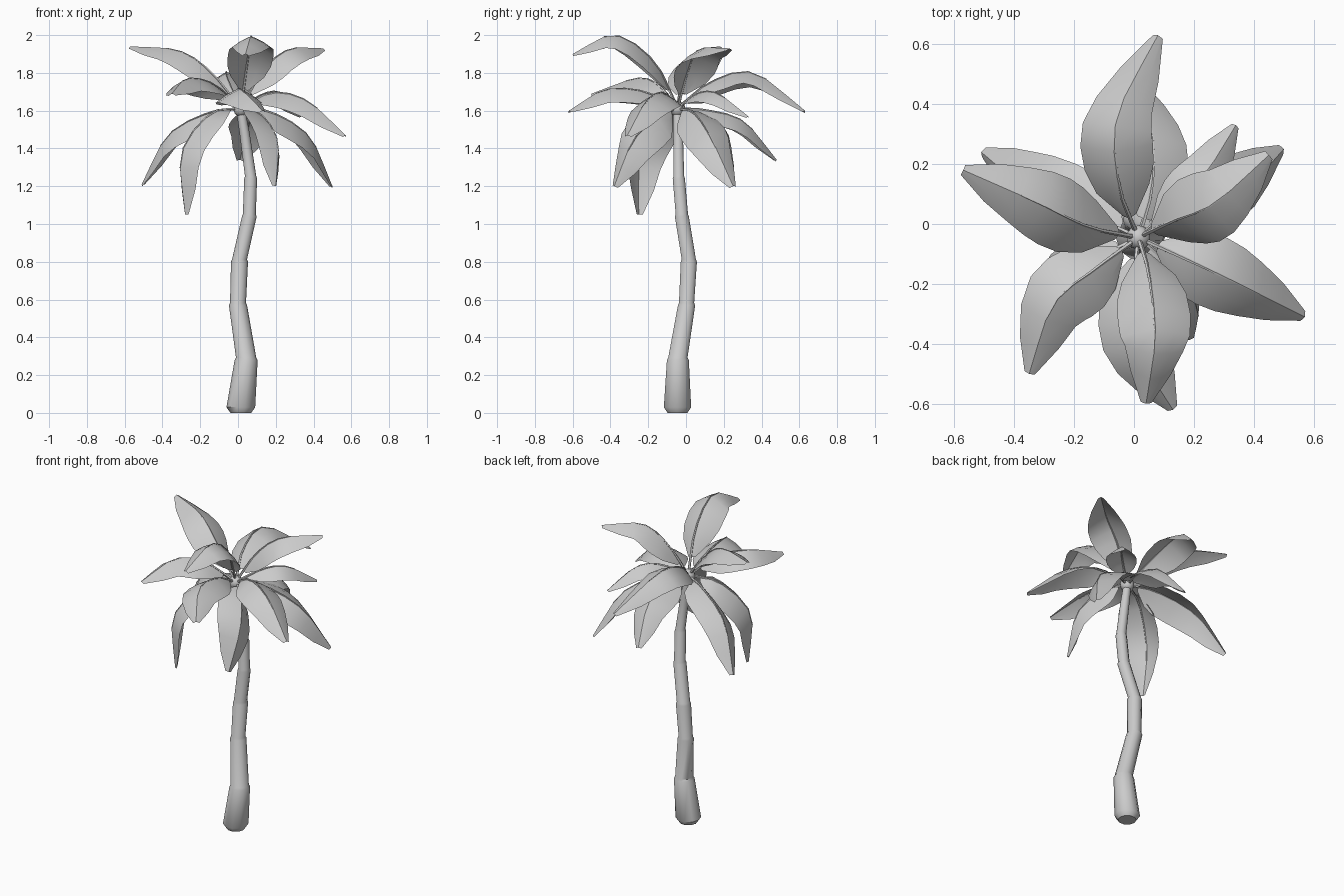
import bpy
import bmesh
from math import sin, cos, pi, radians
from mathutils import Vector, Matrix

cube = bpy.data.objects.get("Cube")
if cube:
    bpy.data.objects.remove(cube, do_unlink=True)

# One plain grey for the whole tree
grey = bpy.data.materials.new("plain grey")
grey.use_nodes = True
GREY = (0.6, 0.6, 0.6, 1)
grey.diffuse_color = GREY
grey.node_tree.nodes["Principled BSDF"].inputs["Base Color"].default_value = GREY

CROWN = Vector((0.015, -0.045, 1.61))


def finish(name, bm, angle=40):
    """Turn a bmesh into a smooth shaded object with sharp creases."""
    mesh = bpy.data.meshes.new(name)
    bm.to_mesh(mesh)
    bm.free()
    mesh.materials.append(grey)
    obj = bpy.data.objects.new(name, mesh)
    bpy.context.collection.objects.link(obj)
    bpy.ops.object.select_all(action='DESELECT')
    obj.select_set(True)
    bpy.context.view_layer.objects.active = obj
    bpy.ops.object.shade_smooth_by_angle(angle=radians(angle))


def add_tube(bm, centres, radii, sides, level=False):
    """Loft capped rings along a path."""
    rings = []
    for i, centre in enumerate(centres):
        along = centres[min(i + 1, len(centres) - 1)] - centres[max(i - 1, 0)]
        turn = Matrix() if level else along.to_track_quat('Z', 'Y').to_matrix().to_4x4()
        ring = []
        for k in range(sides):
            a = 2 * pi * k / sides
            offset = turn @ Vector((cos(a), sin(a), 0))
            ring.append(bm.verts.new(centre + offset * radii[i]))
        rings.append(ring)
    for low, high in zip(rings, rings[1:]):
        for k in range(sides):
            n = (k + 1) % sides
            bm.faces.new((low[k], low[n], high[n], high[k]))
    bm.faces.new(rings[0][::-1])
    bm.faces.new(rings[-1])


def path_point(points, t):
    """Smooth path through the control points, t from 0 to 1."""
    pts = [points[0] * 2 - points[1]] + points + [points[-1] * 2 - points[-2]]
    s = t * (len(points) - 1)
    i = min(int(s), len(points) - 2)
    u = s - i
    a, b, c, d = pts[i:i + 4]
    return (b * 2 + (c - a) * u + (a * 2 - b * 5 + c * 4 - d) * u * u
            + (b * 3 - a - c * 3 + d) * u ** 3) / 2


# Trunk: bent segments with a small lip where each meets the next
bm = bmesh.new()
joints = [  # x, y, z, radius
    (0.015, -0.045, 0.03, 0.076),
    (0.043, -0.043, 0.28, 0.061),
    (0, 0.003, 0.57, 0.048),
    (0.008, 0.015, 0.8, 0.045),
    (0.06, -0.022, 1.04, 0.039),
    (0.067, -0.038, 1.24, 0.034),
    (0.035, -0.042, 1.48, 0.027),
    (0.015, -0.045, 1.6, 0.024),
]
centres, radii = [Vector((0.015, -0.045, 0))], [0.055]
for i, (x, y, z, r) in enumerate(joints):
    centres.append(Vector((x, y, z)))
    radii.append(r)
    if 0 < i < 6:
        centres.append(Vector((x, y, z + 0.012)))
        radii.append(r * 0.88)
add_tube(bm, centres, radii, 10, level=True)
finish("trunk", bm)

# Crown knob that holds the stems
bm = bmesh.new()
bmesh.ops.create_uvsphere(bm, u_segments=10, v_segments=7, radius=0.042,
                          matrix=Matrix.Translation(CROWN))
finish("crown_knob", bm)

# Leaf outline: half widths from the stem end to the blunt tip
WIDTHS = (0.025, 0.1, 0.128, 0.134, 0.128, 0.108, 0.075, 0.02)
START = 0.13


def leaf(name, near, far, tip, roll=0, scale=1.0):
    points = [CROWN] + [Vector(p) for p in (near, far, tip)]

    # Blade folded along its midrib, both halves hanging down
    bm = bmesh.new()
    rows = []
    for i, width in enumerate(WIDTHS):
        t = START + (1 - START) * i / (len(WIDTHS) - 1)
        here = path_point(points, t)
        along = (path_point(points, min(t + 0.02, 1)) - path_point(points, t - 0.02)).normalized()
        heading = (points[-1] - CROWN).normalized() + along
        side = Vector((heading.y, -heading.x, 0)).normalized()
        side = (side - along * side.dot(along)).normalized()
        side = Matrix.Rotation(radians(roll), 3, along) @ side
        normal = side.cross(along)
        row = []
        for out, drop in ((-1, 0.62), (-0.55, 0.28), (0, 0), (0.55, 0.28), (1, 0.62)):
            offset = (side * out - normal * drop) * width * scale * 0.91
            row.append(bm.verts.new(here + offset))
        rows.append(row)
    for a, b in zip(rows, rows[1:]):
        for k in range(4):
            bm.faces.new((a[k], a[k + 1], b[k + 1], b[k]))
    finish(name + "_leaf", bm, 35)

    # Tapering stem running into the midrib
    bm = bmesh.new()
    steps = [k / 8 for k in range(7)]
    add_tube(bm, [path_point(points, t) for t in steps],
             [0.009 - 0.009 * t for t in steps], 5)
    finish(name + "_stem", bm)


# Upper leaves
leaf("upper_front", (0.05, -0.17, 1.86), (0.07, -0.38, 2), (0.04, -0.6, 1.9))
leaf("upper_right", (-0.15, -0.01, 1.81), (-0.32, 0.07, 1.92), (-0.57, 0.18, 1.94))
leaf("upper_left", (0.13, 0.01, 1.81), (0.27, 0.07, 1.925), (0.45, 0.23, 1.93))

# Middle leaves
leaf("middle_back", (-0.05, 0.13, 1.75), (-0.055, 0.36, 1.8), (0.08, 0.63, 1.6), -5)
leaf("middle_left", (0.18, -0.12, 1.695), (0.37, -0.21, 1.65), (0.57, -0.31, 1.47))
leaf("middle_front", (0.0, -0.22, 1.7), (0.02, -0.43, 1.71), (0.13, -0.62, 1.6))
leaf("middle_front_right", (-0.13, -0.15, 1.74), (-0.27, -0.27, 1.77), (-0.35, -0.5, 1.69))
leaf("middle_back_left", (0.14, 0.06, 1.69), (0.24, 0.17, 1.69), (0.34, 0.33, 1.57), 0, 0.75)

# Lower drooping leaves
leaf("lower_back", (0.06, 0.12, 1.6), (0.06, 0.31, 1.54), (0.01, 0.48, 1.34), 0, 0.95)
leaf("lower_back_left", (0.18, 0.04, 1.59), (0.38, 0.13, 1.46), (0.5, 0.25, 1.2), 19)
leaf("lower_back_right", (-0.15, 0.03, 1.59), (-0.37, 0.13, 1.47), (-0.51, 0.24, 1.21), -19)
leaf("lower_front_left", (0.12, -0.14, 1.58), (0.21, -0.28, 1.44), (0.2, -0.38, 1.2), -42)
leaf("lower_front_right", (-0.15, -0.13, 1.58), (-0.3, -0.24, 1.37), (-0.28, -0.25, 1.05), 14)
